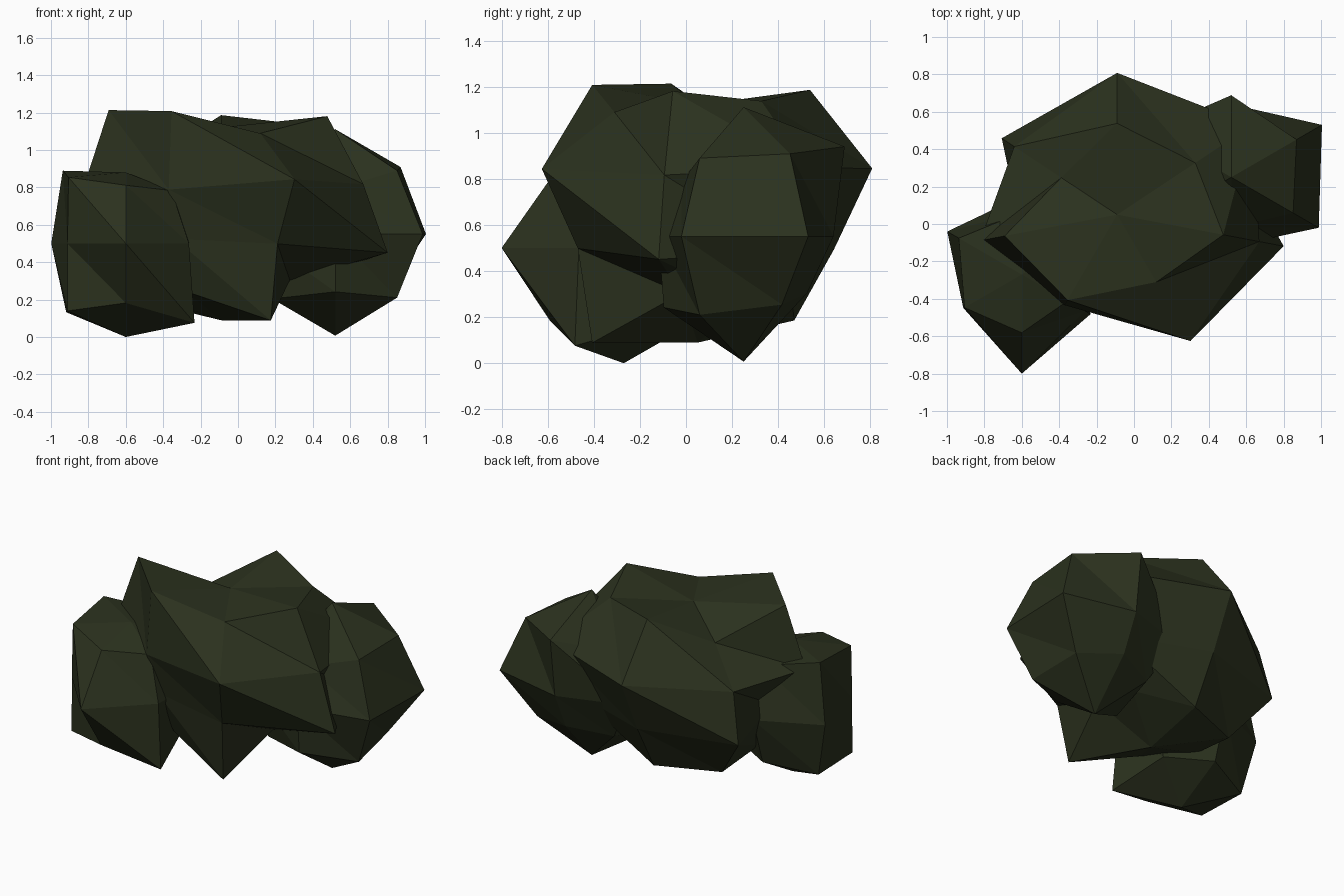
import bpy
import bmesh
from math import sin, cos, pi
from mathutils import Vector

default_cube = bpy.data.objects.get("Cube")
if default_cube:
    bpy.data.objects.remove(default_cube, do_unlink=True)

# Single leaf colour
leaf = bpy.data.materials.new("dark_olive_leaf")
leaf.use_nodes = True
leaf_colour = (0.024, 0.031, 0.013, 1)
leaf.diffuse_color = leaf_colour
shader = leaf.node_tree.nodes["Principled BSDF"]
shader.inputs["Base Color"].default_value = leaf_colour
shader.inputs["Roughness"].default_value = 0.9


def leaf_clump(name, centre, stretch, top, rings, bottom):
    """Faceted ball whose rings run from top to bottom.

    Each ring lists the radius (in percent) of its corners, starting at
    the back and turning clockwise as seen from above."""
    bm = bmesh.new()
    segments = len(rings[0])

    def corner(percent, polar, turn):
        direction = Vector((sin(polar) * sin(turn), sin(polar) * cos(turn), cos(polar)))
        offset = Vector(d * s for d, s in zip(direction, stretch))
        return bm.verts.new(Vector(centre) + offset * percent / 100)

    top_vert = corner(top, 0, 0)
    bottom_vert = corner(bottom, pi, 0)
    loops = []
    for row, radii in enumerate(rings, start=1):
        polar = pi * row / (len(rings) + 1)
        loops.append([corner(radius, polar, 2 * pi * i / segments)
                      for i, radius in enumerate(radii)])

    # Triangle fans at the poles, pairs of triangles between the rings
    for i in range(segments):
        j = (i + 1) % segments
        bm.faces.new((top_vert, loops[0][i], loops[0][j]))
        bm.faces.new((bottom_vert, loops[-1][j], loops[-1][i]))
        for upper, lower in zip(loops, loops[1:]):
            bm.faces.new((upper[i], lower[i], upper[j]))
            bm.faces.new((lower[i], lower[j], upper[j]))

    bmesh.ops.recalc_face_normals(bm, faces=bm.faces)
    mesh = bpy.data.meshes.new(name)
    bm.to_mesh(mesh)
    bm.free()
    mesh.materials.append(leaf)
    clump = bpy.data.objects.new(name, mesh)
    bpy.context.collection.objects.link(clump)


# Large middle clump
leaf_clump("middle_clump", (-0.09, 0.05, 0.648), (1, 0.83, 0.665),
           top=71,
           rings=[(100, 91, 99, 82, 104, 105, 65),
                  (96, 97, 82, 95, 68, 79, 74),
                  (75, 78, 96, 73, 60, 55, 83),
                  (86, 70, 64, 104, 75, 75, 86)],
           bottom=84)

# Smaller clump at the back on the +x side
leaf_clump("back_side_clump", (0.52, 0.25, 0.55), (1, 1, 0.89),
           top=63,
           rings=[(62, 57, 54, 38, 38, 45),
                  (39, 56, 54, 37, 50, 50),
                  (39, 47, 54, 49, 55, 45)],
           bottom=61)

# Smaller clump at the front on the -x side
leaf_clump("front_side_clump", (-0.6, -0.27, 0.5), (1, 1, 1),
           top=38,
           rings=[(47, 40, 40, 44, 50, 55),
                  (42, 40, 39, 53, 36, 46),
                  (45, 45, 60, 45, 51, 52)],
           bottom=50)
